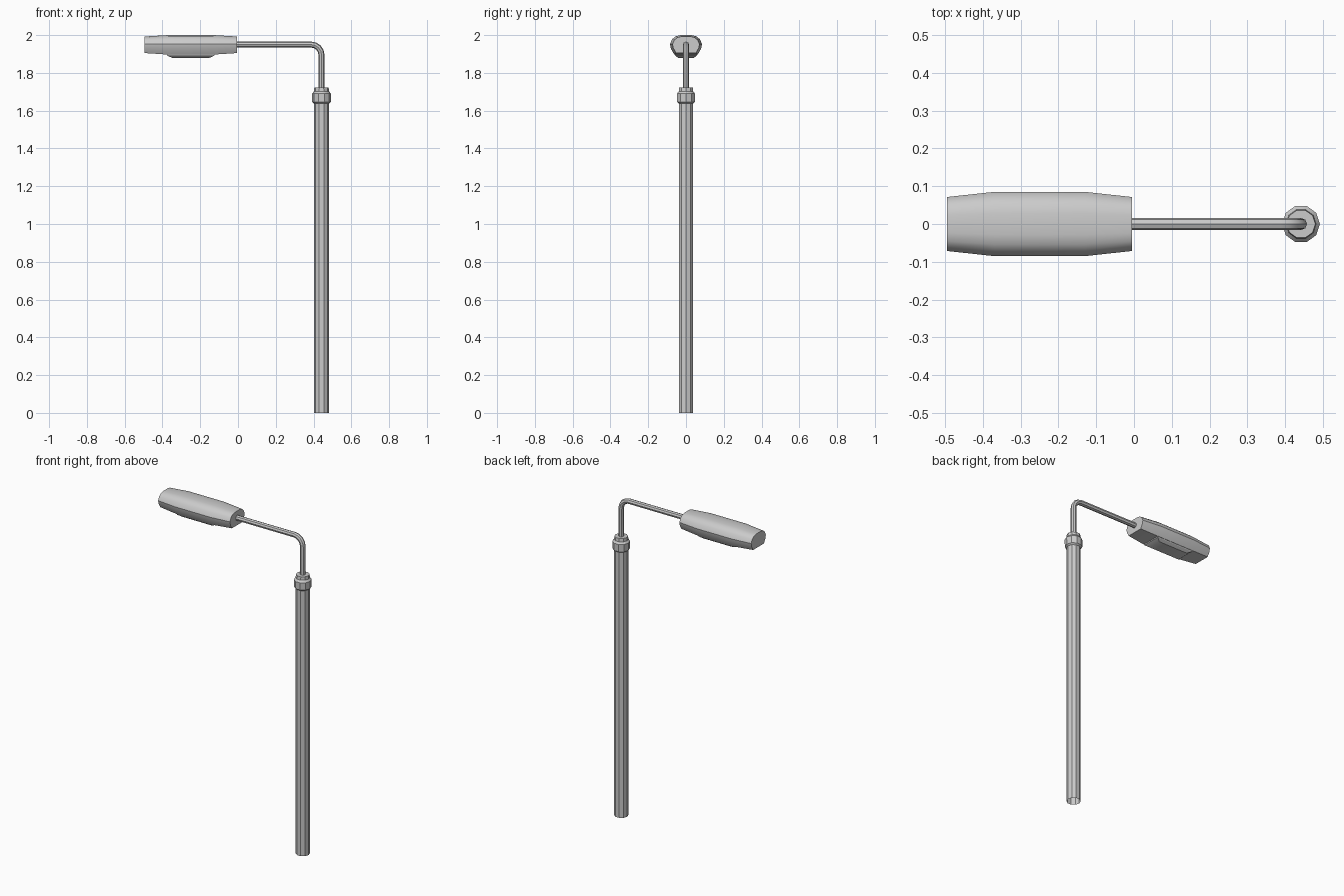
import bpy, bmesh, math
from mathutils import Vector

if "Cube" in bpy.data.objects:
    bpy.data.objects.remove(bpy.data.objects["Cube"])

PX = 0.442   # pole centre in x


def loft(name, rings, cap_start=True, cap_end=True):
    """Skin a list of equal-length point rings into one object."""
    bm = bmesh.new()
    vs = [[bm.verts.new(p) for p in r] for r in rings]
    n = len(rings[0])
    for a, b in zip(vs, vs[1:]):
        for i in range(n):
            j = (i + 1) % n
            bm.faces.new((a[i], a[j], b[j], b[i]))
    if cap_start:
        bm.faces.new(vs[0][::-1])
    if cap_end:
        bm.faces.new(vs[-1])
    bmesh.ops.recalc_face_normals(bm, faces=bm.faces)
    me = bpy.data.meshes.new(name)
    bm.to_mesh(me)
    bm.free()
    ob = bpy.data.objects.new(name, me)
    bpy.context.collection.objects.link(ob)
    bpy.ops.object.select_all(action='DESELECT')
    ob.select_set(True)
    bpy.context.view_layer.objects.active = ob
    bpy.ops.object.shade_smooth_by_angle(angle=math.radians(30))
    return ob


def ring(c, u, v, r, n):
    c, u, v = Vector(c), Vector(u), Vector(v)
    return [c + r * (math.cos(2 * math.pi * i / n) * u + math.sin(2 * math.pi * i / n) * v)
            for i in range(n)]


def turned(name, profile, n, **caps):
    return loft(name, [ring((PX, 0, z), (1, 0, 0), (0, 1, 0), r, n) for r, z in profile], **caps)


# Pole (open foot) and collar
turned("pole", [(0.04, 0), (0.04, 1.65)], 10, cap_start=False, cap_end=False)
turned("collar", [(0.04, 1.637), (0.049, 1.645), (0.05, 1.69), (0.04, 1.702), (0.038, 1.722)], 10)

# Bent arm: vertical stem, rounded elbow, horizontal run into the head
R, ZA = 0.055, 1.95
rings = [ring((PX, 0, 1.71), (1, 0, 0), (0, 1, 0), 0.016, 8)]
for k in range(5):
    t = math.pi / 2 * k / 4
    radial = Vector((math.cos(t), 0, math.sin(t)))
    rings.append(ring(Vector((PX - R, 0, ZA - R)) + R * radial, radial, (0, 1, 0), 0.016, 8))
rings.append(ring((-0.02, 0, ZA), (0, 0, 1), (0, 1, 0), 0.016, 8))
loft("arm", rings)

# Lamp head: rounded top, flat underside, tapered towards both ends
half = [(0.028, 0.05), (0.054, 0.044), (0.074, 0.028), (0.085, 0.002),
        (0.08, -0.022), (0.062, -0.053)]
section = half + [(-y, z) for y, z in reversed(half)]
stations = [(-0.495, 0.84, 0.85), (-0.37, 1, 1), (-0.13, 1, 1), (-0.005, 0.84, 0.85)]
loft("lamp_head", [[(x, y * sy, ZA + z * sz) for y, z in section] for x, sy, sz in stations])

# Raised lens panel under the head
loft("lens", [[(-0.25 + sx * hx, sy * hy, z) for sx, sy in ((-1, -1), (1, -1), (1, 1), (-1, 1))]
              for hx, hy, z in ((0.13, 0.062, 1.903), (0.125, 0.058, 1.892), (0.10, 0.042, 1.88))])
